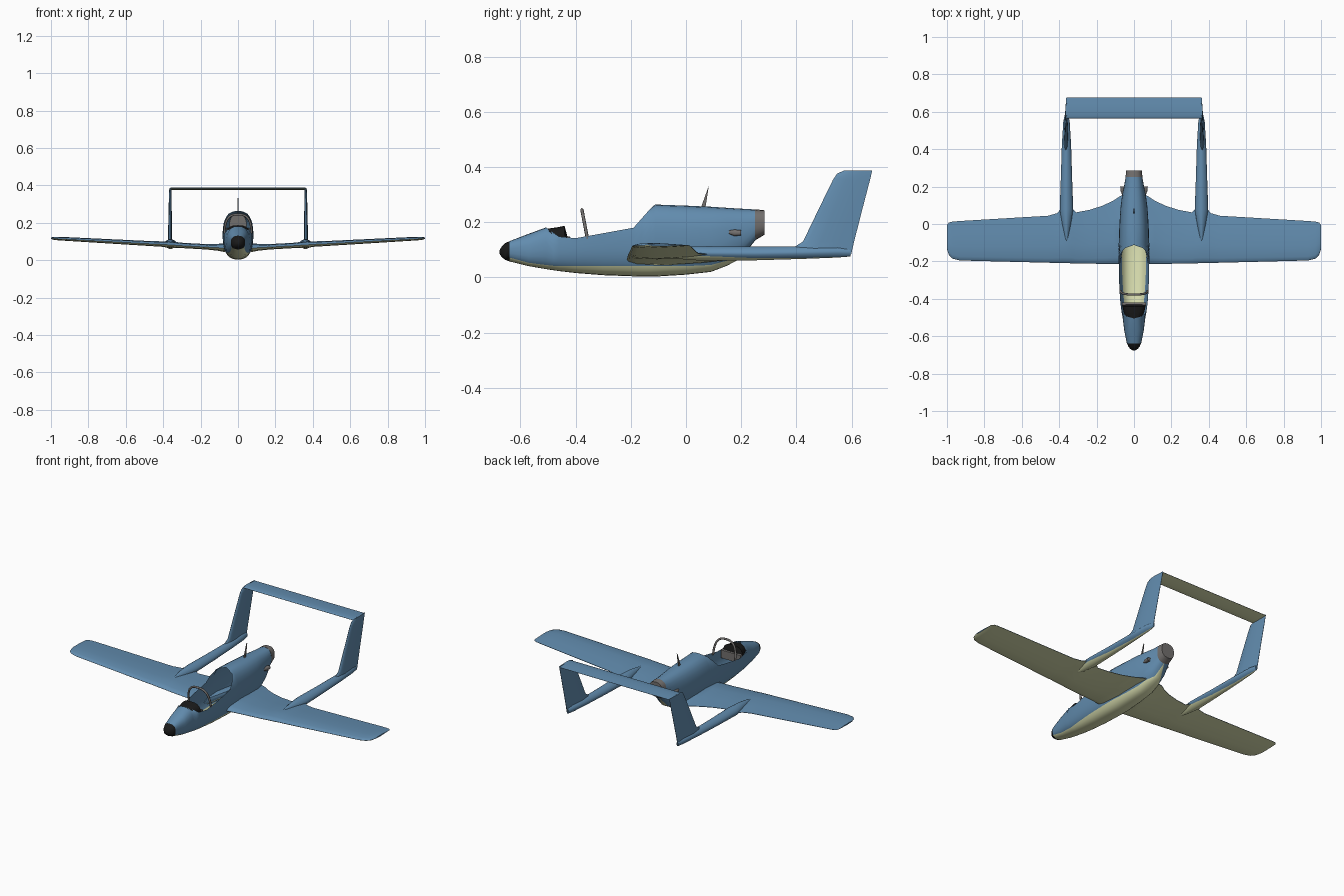
import bpy, bmesh, math
from mathutils import Vector

if "Cube" in bpy.data.objects:
    bpy.data.objects.remove(bpy.data.objects["Cube"], do_unlink=True)


def make_material(name, red, green, blue):
    material = bpy.data.materials.new(name)
    material.use_nodes = True
    color = (red, green, blue, 1)
    material.diffuse_color = color
    material.node_tree.nodes["Principled BSDF"].inputs["Base Color"].default_value = color
    return material


blue_paint = make_material("blue paint", .123, .265, .43)
cream_paint = make_material("cream underside", .74, .78, .46)
black_paint = make_material("matte black", .01, .01, .01)
grey_metal = make_material("grey metal", .17, .16, .155)


def finish(name, bm, materials, mirrored=False, underside_rule=False, smooth_angle=35):
    """Clean the mesh, link it, colour it and shade it."""
    bmesh.ops.remove_doubles(bm, verts=bm.verts, dist=.0004)
    bmesh.ops.recalc_face_normals(bm, faces=bm.faces)
    bm.normal_update()
    if underside_rule:
        for face in bm.faces:
            face.material_index = 1 if face.normal.z < -.2 else 0
    mesh = bpy.data.meshes.new(name)
    bm.to_mesh(mesh)
    bm.free()
    for material in materials:
        mesh.materials.append(material)
    part = bpy.data.objects.new(name, mesh)
    bpy.context.collection.objects.link(part)
    if mirrored:
        modifier = part.modifiers.new("Mirror", "MIRROR")
        modifier.use_clip = True
    bpy.ops.object.select_all(action="DESELECT")
    part.select_set(True)
    bpy.context.view_layer.objects.active = part
    bpy.ops.object.shade_smooth_by_angle(angle=math.radians(smooth_angle))
    return part


def angle_at(height, bottom, top, power):
    ratio = (2 * height - bottom - top) / (top - bottom)
    ratio = max(-1, min(1, ratio))
    return math.asin(math.copysign(abs(ratio) ** (1 / power), ratio))


def section_point(angle, width, bottom, top, power):
    across = width * max(0, math.cos(angle)) ** power
    rise = math.copysign(abs(math.sin(angle)) ** power, angle)
    return across, (bottom + top + rise * (top - bottom)) / 2


LOWER_STEPS, UPPER_STEPS = 4, 9


def body_loft(name, stations, materials, center=0, power=.8, capped=True):
    """Skin rounded sections along y: (y, half width, bottom, belly line, top, optional sill)."""
    bm = bmesh.new()
    rings = []
    for y, width, bottom, belly, top, *sill in stations:
        low = -math.pi / 2
        middle = angle_at(belly, bottom, top, power)
        high = angle_at(sill[0] if sill else top, bottom, top, power)
        angles = [low + (middle - low) * i / LOWER_STEPS for i in range(LOWER_STEPS)]
        angles += [middle + (high - middle) * i / UPPER_STEPS for i in range(UPPER_STEPS + 1)]
        points = [section_point(a, width, bottom, top, power) for a in angles]
        rings.append([[bm.verts.new((center + side * x, y, z)) for x, z in points]
                      for side in (1, -1)])
    for ring, following in zip(rings, rings[1:]):
        for side in (0, 1):
            for j in range(LOWER_STEPS + UPPER_STEPS):
                face = bm.faces.new((ring[side][j], ring[side][j + 1],
                                     following[side][j + 1], following[side][j]))
                face.material_index = 1 if j < LOWER_STEPS and len(materials) > 1 else 0
    if capped:
        for ring in (rings[0], rings[-1]):
            bm.faces.new(ring[0] + ring[1][::-1])
    return finish(name, bm, materials, mirrored=center != 0)


# Chord fraction and relative thickness of the shared blade section
AIRFOIL = [(0, 0), (.02, .35), (.1, .75), (.35, 1), (.7, .6), (1, .08)]


def blade_loft(name, stations, materials, upright=False, lower=1):
    """Skin airfoils along a span: (span, leading y, trailing y, offset, half thickness)."""
    bm = bmesh.new()
    outline = AIRFOIL + [(c, -t * lower) for c, t in AIRFOIL[:0:-1]]
    rings = []
    for span, lead, trail, offset, thick in stations:
        ring = []
        for chord, height in outline:
            y, side = lead + (trail - lead) * chord, offset + thick * height
            ring.append(bm.verts.new((side, y, span) if upright else (span, y, side)))
        rings.append(ring)
    count = len(outline)
    for ring, following in zip(rings, rings[1:]):
        for j in range(count):
            k = (j + 1) % count
            bm.faces.new((ring[j], ring[k], following[k], following[j]))
    if upright:
        bm.faces.new(rings[0])
    bm.faces.new(rings[-1])
    return finish(name, bm, materials, mirrored=True, underside_rule=not upright)


def prism(name, profile, half_width, material):
    """Extrude a side outline (y, z) evenly to both sides."""
    bm = bmesh.new()
    face = bm.faces.new([bm.verts.new((-half_width, y, z)) for y, z in profile])
    extruded = bmesh.ops.extrude_face_region(bm, geom=[face])["geom"]
    moved = [v for v in extruded if isinstance(v, bmesh.types.BMVert)]
    bmesh.ops.translate(bm, verts=moved, vec=Vector((2 * half_width, 0, 0)))
    return finish(name, bm, [material])


# Hollow fuselage with an open cockpit; its belly shows inside as the floor
hull = [
    (-.64, .038, .058, .072, .131), (-.57, .052, .041, .053, .158),
    (-.507, .06, .03, .045, .181), (-.48, .065, .026, .042, .2, .162),
    (-.46, .068, .023, .041, .215, .148), (-.4, .075, .016, .041, .25, .142),
    (-.3, .08, .008, .041, .262, .16), (-.19, .082, .004, .041, .265, .18),
    (-.16, .082, .003, .041, .265, .214), (-.13, .082, .003, .041, .265, .248),
    (-.112, .082, .003, .041, .264), (0, .078, .01, .041, .26),
    (.09, .072, .02, .045, .256), (.15, .064, .043, .061, .252),
    (.2, .054, .07, .073, .249), (.254, .044, .138, .138, .246)]
body_loft("fuselage", hull, [blue_paint, cream_paint], capped=False)
body_loft("nose_cone", [(-.675, .008, .085, .085, .099), (-.667, .021, .073, .073, .113),
                        (-.655, .031, .064, .064, .124), hull[0]], [black_paint])
body_loft("exhaust_nozzle", [(.25, .046, .134, .134, .247), (.285, .042, .155, .155, .243)],
          [grey_metal])
body_loft("side_exhaust", [(.155, .004, .158, .158, .17), (.175, .011, .15, .15, .173),
                           (.2, .014, .152, .152, .172)], [grey_metal], center=.06)

# Cockpit fittings
body_loft("instrument_hood", [
    (-.505, .02, .13, .13, .176), (-.492, .047, .12, .12, .178), (-.47, .056, .11, .11, .181),
    (-.44, .062, .1, .1, .187), (-.43, .064, .1, .1, .15)], [black_paint])
prism("instrument_panel", [(-.435, .1), (-.432, .15), (-.42, .148), (-.42, .1)],
      .065, grey_metal)
prism("antenna", [(.053, .25), (.07, .25), (.083, .333)], .003, grey_metal)

# Canopy hoop
curve = bpy.data.curves.new("canopy_hoop", "CURVE")
curve.dimensions = "3D"
curve.bevel_depth = .006
curve.bevel_resolution = 2
spline = curve.splines.new("POLY")
HOOP_STEPS = 24
spline.points.add(HOOP_STEPS)
for i, point in enumerate(spline.points):
    angle = math.pi * i / HOOP_STEPS
    rise = math.sin(angle) ** .75
    across = math.copysign(abs(math.cos(angle)) ** .75, math.cos(angle))
    point.co = (.072 * across, -.357 - .02 * rise, .14 + .105 * rise, 1)
curve.materials.append(grey_metal)
hoop = bpy.data.objects.new("canopy_hoop", curve)
bpy.context.collection.objects.link(hoop)

# Wing from the hull side outwards, with root and boom fillets and a rounded tip
blade_loft("wing", [
    (.045, -.05, .16, .065, .02), (.074, -.215, .149, .065, .026),
    (.11, -.214, .125, .067, .02), (.17, -.213, .097, .07, .016),
    (.24, -.212, .075, .074, .016), (.31, -.211, .062, .078, .016),
    (.335, -.21, .09, .08, .018), (.385, -.209, .09, .083, .018),
    (.41, -.208, .058, .085, .016), (.46, -.207, .044, .087, .015),
    (.93, -.195, .016, .113, .011), (.97, -.185, .013, .115, .01),
    (.99, -.165, .008, .116, .008), (1, -.135, -.005, .117, .004)],
    [blue_paint, cream_paint], lower=.8)

# Tail booms, fins and the tailplane joining them
body_loft("tail_boom", [
    (-.1, .006, .08, .084, .098), (0, .024, .064, .08, .112), (.08, .036, .06, .077, .113),
    (.25, .03, .062, .07, .112), (.42, .025, .067, .07, .113), (.55, .017, .072, .074, .112),
    (.596, .006, .076, .077, .105)], [blue_paint, cream_paint], center=.361, power=1.2)
blade_loft("tail_fin", [
    (.083, .37, .598, .364, .013), (.112, .395, .605, .364, .011), (.13, .424, .609, .364, .01),
    (.24, .477, .637, .363, .009), (.355, .533, .667, .362, .007),
    (.376, .547, .672, .362, .006), (.387, .572, .674, .362, .004)], [blue_paint], upright=True)
blade_loft("tailplane", [(0, .565, .675, .382, .006), (.362, .565, .675, .382, .006)],
           [blue_paint, cream_paint])
